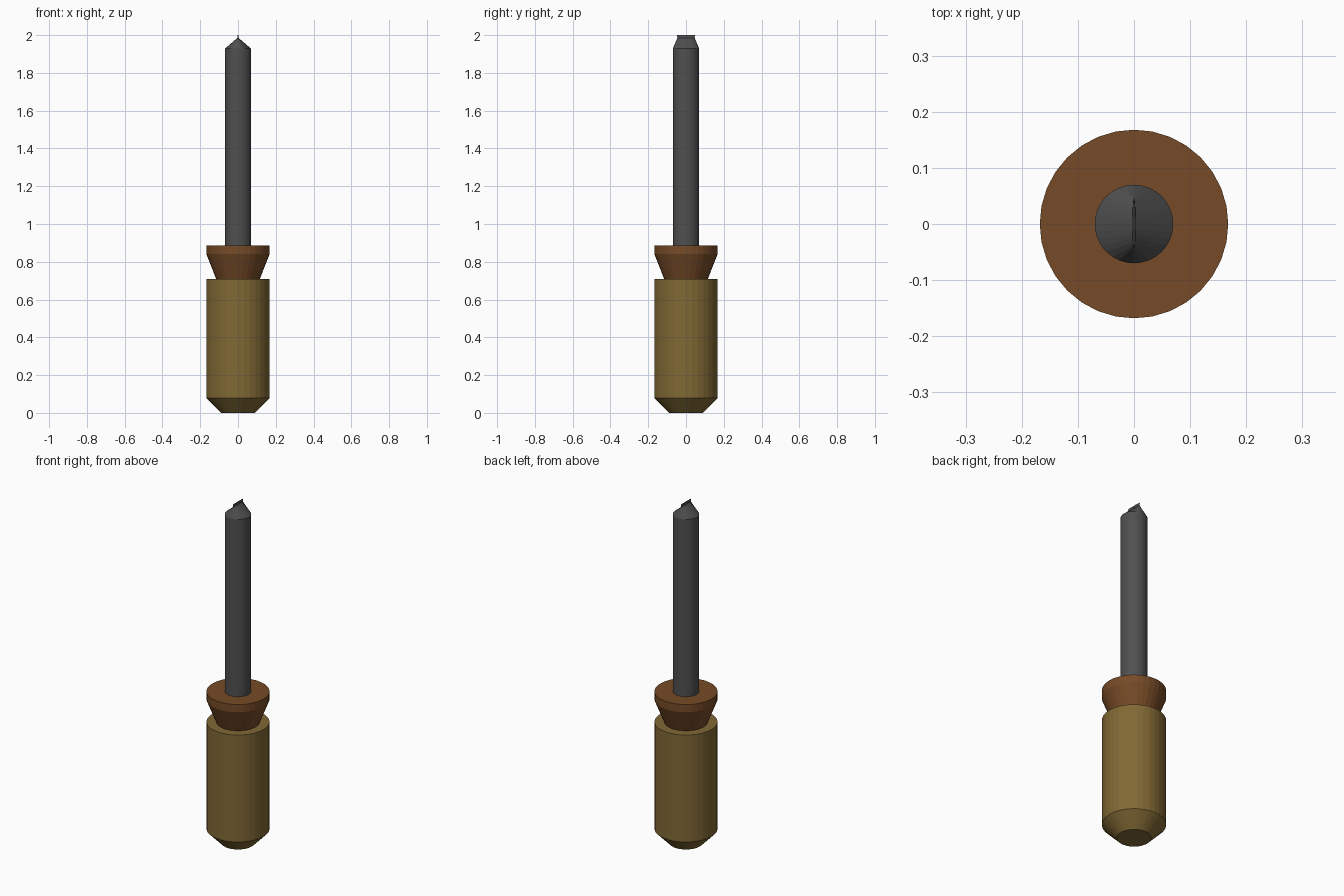
import bpy
from math import cos, sin, tau

if "Cube" in bpy.data.objects:
    bpy.data.objects.remove(bpy.data.objects["Cube"])

SIDES = 32


def material(name, rgb):
    mat = bpy.data.materials.new(name)
    mat.diffuse_color = (*rgb, 1.0)
    mat.use_nodes = True
    mat.node_tree.nodes["Principled BSDF"].inputs["Base Color"].default_value = mat.diffuse_color
    return mat


def loft(name, rings, mat):
    """Capped solid through elliptical rings given as (x radius, y radius, z)."""
    verts = [(rx * cos(tau * i / SIDES), ry * sin(tau * i / SIDES), z)
             for rx, ry, z in rings for i in range(SIDES)]
    faces = [tuple(reversed(range(SIDES))),
             tuple(range(len(verts) - SIDES, len(verts)))]
    for k in range(len(rings) - 1):
        a, b = k * SIDES, (k + 1) * SIDES
        for i in range(SIDES):
            j = (i + 1) % SIDES
            faces.append((a + i, a + j, b + j, b + i))
    mesh = bpy.data.meshes.new(name)
    mesh.from_pydata(verts, [], faces)
    mesh.materials.append(mat)
    obj = bpy.data.objects.new(name, mesh)
    bpy.context.collection.objects.link(obj)
    return obj


def lathe(name, profile, mat):
    return loft(name, [(r, r, z) for r, z in profile], mat)


handle_mat = material("handle_ochre", (0.22, 0.14, 0.035))
collar_mat = material("collar_brown", (0.18, 0.07, 0.02))
steel_mat = material("dark_steel", (0.08, 0.08, 0.08))

# Grip with chamfered butt
lathe("handle", [(0.09, 0), (0.168, 0.08), (0.168, 0.708)], handle_mat)

# Flared collar above the grip
lathe("collar", [(0.115, 0.708), (0.168, 0.842), (0.168, 0.887)], collar_mat)

# Round shaft pinched into a flat blade
loft("shaft_and_blade", [(0.07, 0.07, 0.887), (0.07, 0.07, 1.928),
                         (0.003, 0.046, 1.985), (0.002, 0.047, 2.0)], steel_mat)
